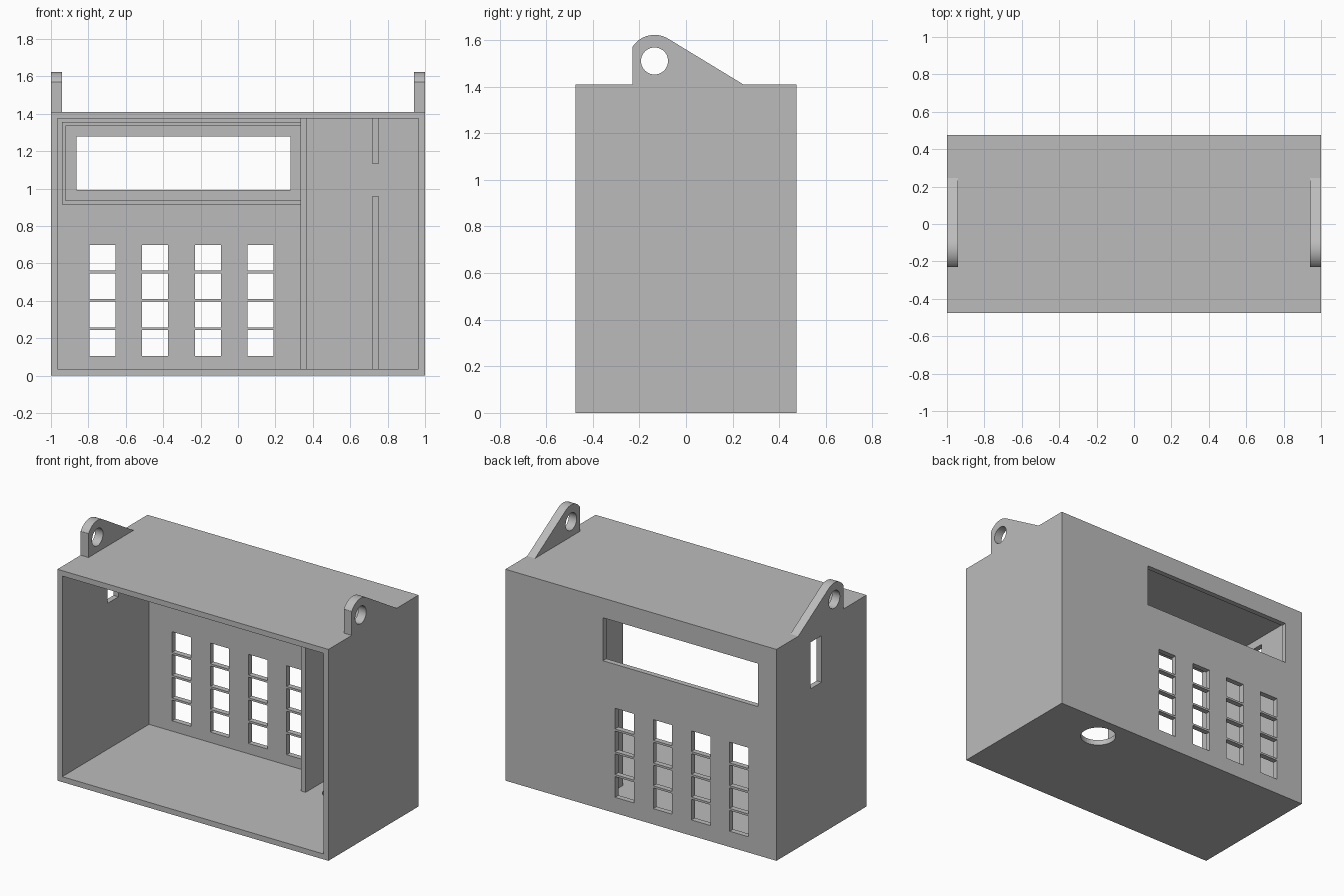
import bpy, bmesh, math
from mathutils import Matrix, Vector

if "Cube" in bpy.data.objects:
    bpy.data.objects.remove(bpy.data.objects["Cube"], do_unlink=True)

GREY = (0.5, 0.5, 0.5, 1)
grey = bpy.data.materials.new("plain grey")
grey.use_nodes = True
grey.diffuse_color = GREY
grey.node_tree.nodes["Principled BSDF"].inputs["Base Color"].default_value = GREY

W, D, H, T = 1.0, 0.475, 1.41, 0.036      # half width, half depth, height, wall


def box(bm, x0, x1, y0, y1, z0, z1):
    size = Matrix.Diagonal((x1 - x0, y1 - y0, z1 - z0, 1))
    mid = Matrix.Translation(((x0 + x1) / 2, (y0 + y1) / 2, (z0 + z1) / 2))
    bmesh.ops.create_cube(bm, size=1, matrix=mid @ size)


def cylinder(bm, centre, radius, depth, axis):
    turn = Vector((0, 0, 1)).rotation_difference(Vector(axis)).to_matrix().to_4x4()
    bmesh.ops.create_cone(bm, cap_ends=True, segments=48, radius1=radius, radius2=radius,
                          depth=depth, matrix=Matrix.Translation(centre) @ turn)


def make(name, bm):
    bmesh.ops.recalc_face_normals(bm, faces=bm.faces)
    mesh = bpy.data.meshes.new(name)
    bm.to_mesh(mesh)
    bm.free()
    mesh.materials.append(grey)
    ob = bpy.data.objects.new(name, mesh)
    bpy.context.collection.objects.link(ob)
    return ob


def activate(ob):
    bpy.ops.object.select_all(action='DESELECT')
    ob.select_set(True)
    bpy.context.view_layer.objects.active = ob


def cut(ob, bm):
    cutter = make("cutter", bm)
    cutter.hide_render = True
    mod = ob.modifiers.new("cut", 'BOOLEAN')
    mod.operation, mod.solver, mod.object = 'DIFFERENCE', 'EXACT', cutter
    activate(ob)
    bpy.ops.object.modifier_apply(modifier=mod.name)
    bpy.data.objects.remove(cutter, do_unlink=True)
    activate(ob)
    bpy.ops.object.shade_smooth_by_angle(angle=math.radians(30))


# Housing, open at the front
bm = bmesh.new()
box(bm, -W, W, -D, D, 0, H)
housing = make("housing", bm)
bm = bmesh.new()
box(bm, -W + T, W - T, -D - 0.1, D - T, T, H - T)
cut(housing, bm)

# Display window, key holes, side slot and cable hole
bm = bmesh.new()
box(bm, -0.864, 0.281, D - 0.1, D + 0.1, 0.992, 1.279)
for col in range(4):
    for row in range(4):
        x, z = -0.794 + 0.282 * col, 0.105 + 0.152 * row
        box(bm, x, x + 0.139, D - 0.1, D + 0.1, z, z + 0.138)
box(bm, -W - 0.1, -W + 0.1, 0.0, 0.116, 1.01, 1.32)
cylinder(bm, (0.55, 0.30, 0), 0.112, 0.2, (0, 0, 1))
cut(housing, bm)

# Inner dividers, sunk slightly into the walls
back = D - T / 2
low, high = T / 2, H - T / 2
bm = bmesh.new()
box(bm, 0.335, 0.37, 0.185, back, low, high)
make("main_divider", bm)
bm = bmesh.new()
box(bm, 0.72, 0.75, 0.185, back, low, 0.96)
box(bm, 0.72, 0.75, 0.185, back, 1.13, high)
make("side_divider", bm)

# Raised frame holding the display
bm = bmesh.new()
front = D - T - 0.05
box(bm, -0.942, -0.922, front, back, 0.915, 1.355)
for z in (0.915, 1.335):
    box(bm, -0.922, 0.34, front, back, z, z + 0.02)
make("display_frame", bm)

# Hanging lugs: rounded top, straight front edge, sloping tangent at the back
cy, cz, r = -0.135, 1.51, 0.112
outline = [(0.245, H - 0.01), (0.245, H)]
for i in range(17):
    a = math.radians(58.7 + (148 - 58.7) * i / 16)
    outline.append((cy + r * math.cos(a), cz + r * math.sin(a)))
outline.append((-0.23, H - 0.01))
for side, x0 in (("right", -W), ("left", W - 0.058)):
    bm = bmesh.new()
    face = bm.faces.new([bm.verts.new((x0, y, z)) for y, z in outline])
    ext = bmesh.ops.extrude_face_region(bm, geom=[face])
    moved = [v for v in ext["geom"] if isinstance(v, bmesh.types.BMVert)]
    bmesh.ops.translate(bm, vec=(0.058, 0, 0), verts=moved)
    lug = make(side + "_lug", bm)
    bm = bmesh.new()
    cylinder(bm, (x0 + 0.029, cy, cz), 0.058, 0.2, (1, 0, 0))
    cut(lug, bm)
